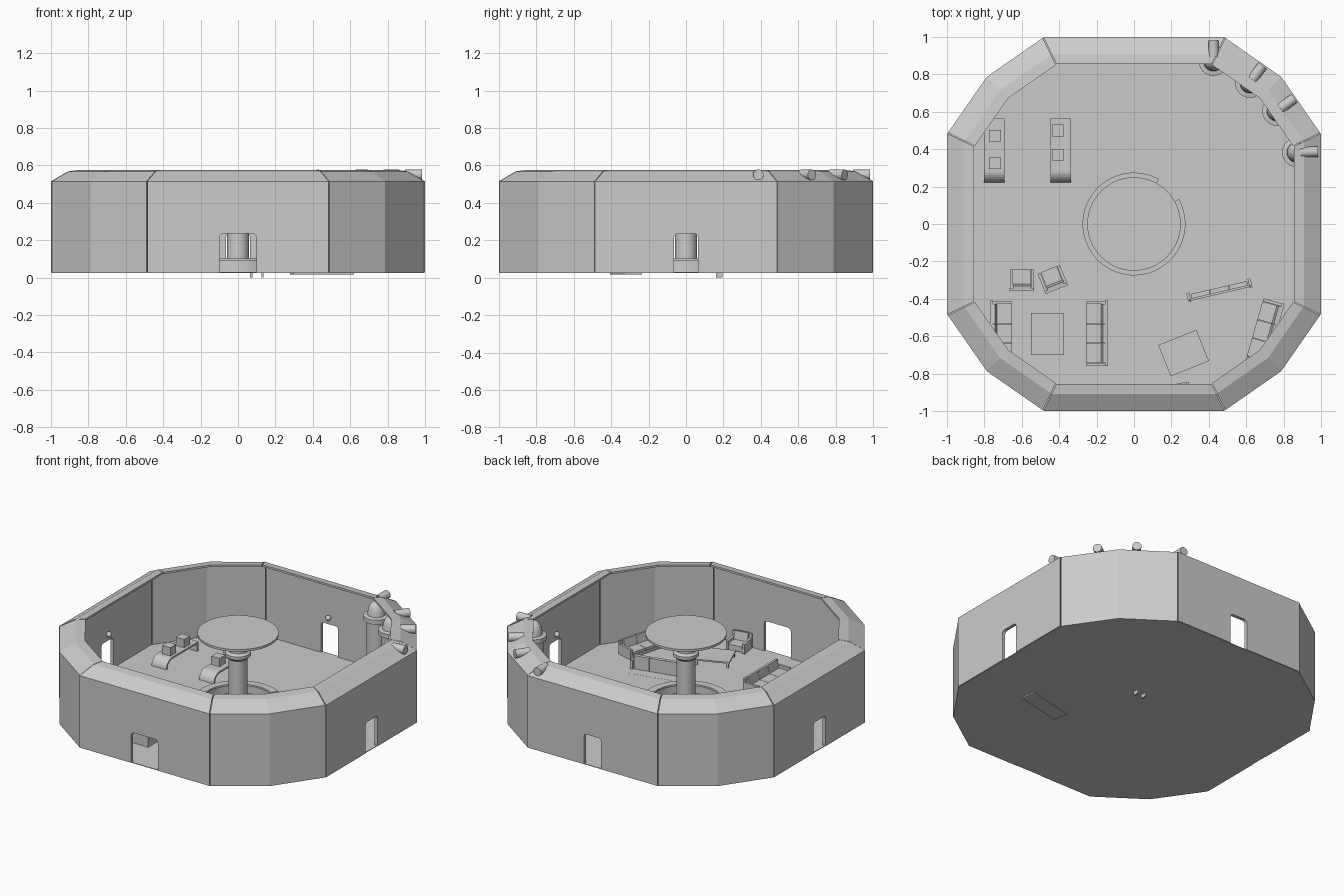
import bpy, bmesh, math
from math import sin, cos, pi, radians
from mathutils import Matrix, Vector

if "Cube" in bpy.data.objects:
    bpy.data.objects.remove(bpy.data.objects["Cube"])

FLOOR = 0.03


def make(name, bm, smooth=False):
    bmesh.ops.recalc_face_normals(bm, faces=bm.faces[:])
    me = bpy.data.meshes.new(name)
    bm.to_mesh(me)
    bm.free()
    ob = bpy.data.objects.new(name, me)
    bpy.context.collection.objects.link(ob)
    if smooth:
        bpy.ops.object.select_all(action='DESELECT')
        ob.select_set(True)
        bpy.context.view_layer.objects.active = ob
        bpy.ops.object.shade_smooth_by_angle(angle=radians(35))
    return ob


def add_box(bm, x0, x1, y0, y1, z0, z1, m=Matrix()):
    t = m @ Matrix.Translation(((x0 + x1) / 2, (y0 + y1) / 2, (z0 + z1) / 2)) \
        @ Matrix.Diagonal((x1 - x0, y1 - y0, z1 - z0, 1))
    bmesh.ops.create_cube(bm, size=1, matrix=t)


def sweep(bm, rings, closed=False):
    """Skin a list of closed rings; cap the ends unless closed."""
    vs = [[bm.verts.new(p) for p in r] for r in rings]
    n = len(vs[0])
    for i in range(len(vs) - (0 if closed else 1)):
        a, b = vs[i], vs[(i + 1) % len(vs)]
        for j in range(n):
            bm.faces.new((a[j], a[(j + 1) % n], b[(j + 1) % n], b[j]))
    if not closed:
        bm.faces.new(vs[0])
        bm.faces.new(vs[-1][::-1])


def lathe(name, profile, cx=0, cy=0, n=32):
    bm = bmesh.new()
    sweep(bm, [[(cx + r * cos(2 * pi * k / n), cy + r * sin(2 * pi * k / n), z)
                for k in range(n)] for r, z in profile])
    return make(name, bm, True)


def place(x, y, deg):
    return Matrix.Translation((x, y, FLOOR)) @ Matrix.Rotation(radians(deg), 4, 'Z')


# wall: thin shell with an inward sloping cap, in straight and corner sections
WALL = [(1, .028), (1, .515), (.91, .568), (.855, .575), (.855, .562),
        (.905, .554), (.978, .508), (.978, .028)]


def wall_section(name, pts, deg):
    bm = bmesh.new()
    rot = Matrix.Rotation(radians(deg), 4, 'Z')
    sweep(bm, [[rot @ Vector((x * s, y * s, z)) for s, z in WALL] for x, y in pts])
    return make(name, bm)


def cut_door(wall, half, deg):
    # rounded doorway cutter, removed once applied
    r, top = .022, .235
    prof = [(-half, 0), (half, 0)]
    for sx, a0 in ((1, 0), (-1, 90)):
        for k in range(5):
            a = radians(a0 + 22.5 * k)
            prof.append((sx * (half - r) + r * cos(a), top - r + r * sin(a)))
    bm = bmesh.new()
    rot = Matrix.Rotation(radians(deg), 4, 'Z')
    sweep(bm, [[rot @ Vector((x, y, z)) for x, z in prof] for y in (-1.1, -.9)])
    cutter = make("door_cutter", bm)
    mod = wall.modifiers.new("door", 'BOOLEAN')
    mod.operation, mod.solver, mod.object = 'DIFFERENCE', 'EXACT', cutter
    bpy.context.view_layer.objects.active = wall
    bpy.ops.object.modifier_apply(modifier=mod.name)
    bpy.data.objects.remove(cutter)


for i, side in enumerate(("front", "right", "back", "left")):
    w = wall_section(side + "_wall", [(-.485, -1), (.485, -1)], 90 * i)
    cut_door(w, .1 if i == 0 else .065, 90 * i)
    wall_section(side + "_corner_wall", [(.488, -.995), (.787, -.787), (.995, -.488)], 90 * i)
    # round lamp above each doorway, inside
    if i:
        bm = bmesh.new()
        p = Matrix.Rotation(pi / 2 * i, 4, 'Z') @ Matrix.Translation((0, -.965, .283))
        bmesh.ops.create_uvsphere(bm, u_segments=16, v_segments=10, radius=.018, matrix=p)
        make(side + "_door_lamp", bm, True)

# floor
outline = []
for i in range(4):
    rot = Matrix.Rotation(pi / 2 * i, 4, 'Z')
    outline += [rot @ Vector((x, y, 0)) for x, y in ((-.488, -.995), (.488, -.995), (.787, -.787))]
bm = bmesh.new()
sweep(bm, [[(v.x, v.y, z) for v in outline] for z in (.026, FLOOR)])
make("floor", bm)

# central column carrying a round disc
lathe("central_column", [(.07, FLOOR), (.07, .045), (.058, .05), (.058, .385), (.08, .405),
                         (.08, .425), (.065, .44), (.065, .545)])
lathe("column_disc", [(.235, .535), (.25, .54), (.25, .555)], n=48)

# ring desk with an entry gap at the back right
DESK = [(.262, FLOOR), (.262, .09), (.275, .09), (.275, .102), (.225, .102),
        (.225, .09), (.25, .09), (.25, FLOOR)]
bm = bmesh.new()
angles = [radians(61 + (389 - 61) * k / 48) for k in range(49)]
sweep(bm, [[(r * cos(a), r * sin(a), z) for r, z in DESK] for a in angles])
make("ring_desk", bm, True)

# small stool by the gap whose feet go through the floor
bm = bmesh.new()
for x in (.065, .125):
    add_box(bm, x, x + .012, .16, .195, 0, .06)
add_box(bm, .06, .142, .155, .2, .06, .07)
make("desk_stool", bm)

# two consoles: a top that curves down to the floor, with two boxes on it
for name, x0, boxes in (("left_console", -.803, (.472, .325)), ("right_console", -.447, (.5, .37))):
    outer = [(.565, FLOOR), (.565, .092)]
    for k in range(9):
        a = radians(90 + 90 * k / 8)
        outer.append((.285 + .062 * cos(a), FLOOR + .062 * sin(a)))
    outer += [(.235, FLOOR)]
    for k in range(9):
        a = radians(180 - 90 * k / 8)
        outer.append((.285 + .05 * cos(a), FLOOR + .05 * sin(a)))
    outer += [(.553, .08), (.553, FLOOR)]
    bm = bmesh.new()
    sweep(bm, [[(x, y, z) for y, z in outer] for x in (x0, x0 + .11)])
    for y in boxes:
        cx = x0 + (.06 if x0 < -.6 else .04)
        add_box(bm, cx - .031, cx + .031, y - .031, y + .031, .09, .148)
    make(name, bm)


# seats: base, cushions, back and arms, facing +y before rotation
def seat(name, x, y, deg, width, cushions):
    m, h = place(x, y, deg), width / 2
    bm = bmesh.new()
    add_box(bm, -h + .01, h - .01, -.05, .05, .008, .03, m)
    cw = (width - .036) / cushions
    for k in range(cushions):
        c0 = -h + .018 + cw * k
        add_box(bm, c0 + .001, c0 + cw - .001, -.035, .057, .03, .048, m)
        tilt = m @ Matrix.Translation((0, -.035, .045)) @ Matrix.Rotation(radians(10), 4, 'X')
        add_box(bm, c0 + .001, c0 + cw - .001, -.008, .012, 0, .058, tilt)
    add_box(bm, -h, h, -.06, -.045, 0, .095, m)
    for s in (-1, 1):
        add_box(bm, s * (h - .009) - .008, s * (h - .009) + .008, -.055, .055, 0, .068, m)
    make(name, bm)


seat("left_sofa", -.71, -.585, -90, .35, 3)
seat("middle_sofa", -.2, -.585, 90, .35, 3)
seat("right_sofa", .70, -.575, 74, .34, 3)
seat("armchair_a", -.6, -.297, 0, .13, 1)
seat("armchair_b", -.435, -.295, 22, .13, 1)
seat("armchair_c", .24, -.91, 10, .13, 1)

# sunken sofa: back panels stand up, seat is level with the floor
m = place(.45, -.325, 13)
bm = bmesh.new()
add_box(bm, -.165, .165, -.045, .055, -.012, .0005, m)
for k in range(3):
    add_box(bm, -.155 + .104 * k, -.053 + .104 * k, -.04, -.015, 0, .09, m)
add_box(bm, -.17, .17, -.05, -.04, 0, .075, m)
for s in (-1, 1):
    add_box(bm, s * .168 - .008, s * .168 + .008, -.055, -.005, 0, .06, m)
make("sunken_sofa", bm)

# low tables
for name, x, y, deg, w, d in (("left_table", -.462, -.588, 0, .175, .225),
                              ("right_table", .265, -.69, 22, .22, .18)):
    m = place(x, y, deg)
    bm = bmesh.new()
    add_box(bm, -w / 2, w / 2, -d / 2, d / 2, .03, .04, m)
    for sx in (-1, 1):
        for sy in (-1, 1):
            lx, ly = sx * (w / 2 - .012), sy * (d / 2 - .012)
            add_box(bm, lx - .007, lx + .007, ly - .007, ly + .007, 0, .03, m)
    make(name, bm)

# four domed tanks in the back right corner, each with a pipe out through the cap
for i, (x, y, deg, length) in enumerate(((.425, .872, 90, .112), (.62, .755, 54, .115),
                                         (.765, .605, 36, .115), (.872, .383, 2, .112))):
    lathe(f"tank_{i + 1}", [(.06, FLOOR), (.06, .42), (.08, .425), (.08, .455), (.055, .46),
                            (.052, .49), (.04, .525), (.02, .545), (.005, .55)], x, y, 24)
    bm = bmesh.new()
    m = Matrix.Translation((x, y, .55)) @ Matrix.Rotation(radians(deg), 4, 'Z') \
        @ Matrix.Translation((length / 2 + .01, 0, 0)) @ Matrix.Rotation(pi / 2, 4, 'Y')
    bmesh.ops.create_cone(bm, cap_ends=True, segments=20, radius1=.028, radius2=.028,
                          depth=length - .02, matrix=m)
    make(f"tank_pipe_{i + 1}", bm, True)
